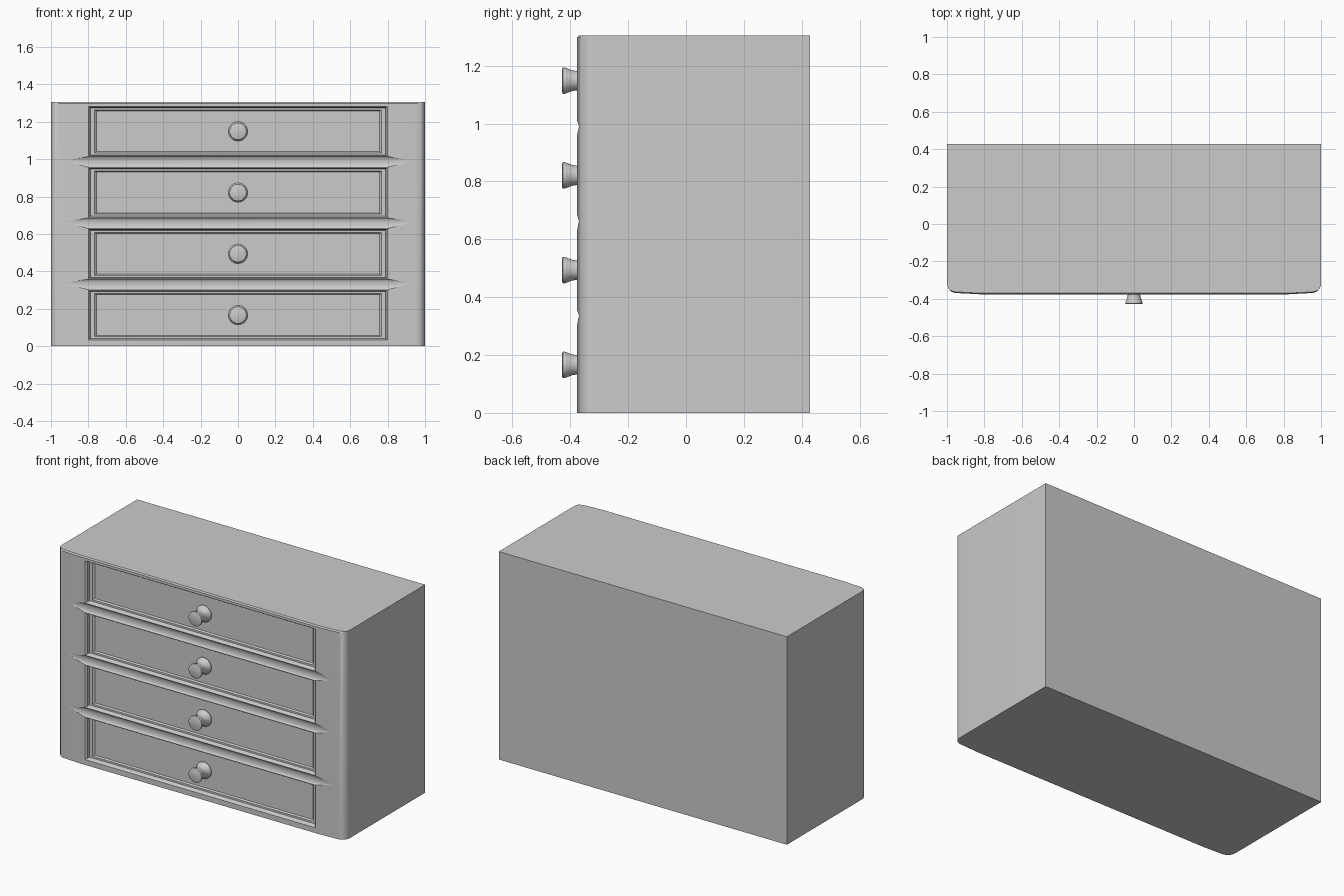
import bpy, bmesh
from math import sin, cos, pi, radians
from mathutils import Vector

if "Cube" in bpy.data.objects:
    bpy.data.objects.remove(bpy.data.objects["Cube"])

FRONT, BACK, H = -0.376, 0.428, 1.305
DRAWER_Z = [0.166 + 0.3275 * i for i in range(4)]
HALF_W, HALF_H = 0.80, 0.1325


def add_loft(bm, rings):
    """Skin a list of closed rings; a one-point ring makes a tip."""
    loops = [[bm.verts.new(p) for p in r] for r in rings]
    for a, b in zip(loops, loops[1:]):
        n = max(len(a), len(b))
        for i in range(n):
            j = (i + 1) % n
            if len(a) == 1:
                bm.faces.new((a[0], b[j], b[i]))
            elif len(b) == 1:
                bm.faces.new((a[i], a[j], b[0]))
            else:
                bm.faces.new((a[i], a[j], b[j], b[i]))
    for end in (loops[0], loops[-1]):
        if len(end) > 1:
            bm.faces.new(end)


def finish(bm, name, smooth=True):
    bmesh.ops.recalc_face_normals(bm, faces=bm.faces)
    mesh = bpy.data.meshes.new(name)
    bm.to_mesh(mesh)
    bm.free()
    ob = bpy.data.objects.new(name, mesh)
    bpy.context.collection.objects.link(ob)
    if smooth:
        shade(ob)
    return ob


def shade(ob):
    bpy.ops.object.select_all(action='DESELECT')
    ob.select_set(True)
    bpy.context.view_layer.objects.active = ob
    bpy.ops.object.shade_smooth_by_angle(angle=radians(30))


def rect(inset, y, z):
    # vertical insets are narrower than horizontal ones
    w, h = HALF_W - inset, HALF_H - 0.55 * inset
    return [(-w, y, z - h), (w, y, z - h), (w, y, z + h), (-w, y, z + h)]


# Cabinet body: rounded front corners and a slightly proud front
half = [(0.82, FRONT), (0.95, -0.369)]
half += [(0.95 + 0.05 * sin(a), -0.319 - 0.05 * cos(a))
         for a in [pi / 2 * k / 6 for k in range(1, 7)]]
half += [(1.0, BACK)]
outline = half + [(-x, y) for x, y in reversed(half)]
top_rim = [(x, y + (0.006 if y < -0.36 else 0)) for x, y in outline]
bm = bmesh.new()
add_loft(bm, [[(x, y, 0) for x, y in outline],
              [(x, y, H - 0.008) for x, y in outline],
              [(x, y, H) for x, y in top_rim]])
body = finish(bm, "cabinet_body", False)

# Cutters: drawer openings with chamfered rims, and tapered grooves between
bm = bmesh.new()
for z in DRAWER_Z:
    add_loft(bm, [rect(0, FRONT - 0.03, z), rect(0, FRONT, z),
                  rect(0.010, FRONT + 0.010, z), rect(0.015, FRONT + 0.06, z)])
for z0, z1 in zip(DRAWER_Z, DRAWER_Z[1:]):
    z = (z0 + z1) / 2

    def oval(x):
        return [(x, FRONT + 0.012 * cos(t), z + 0.029 * sin(t))
                for t in [2 * pi * k / 20 for k in range(20)]]
    add_loft(bm, [[(-0.93, -0.370, z + 0.006)], oval(-0.8), oval(0.8),
                  [(0.93, -0.370, z + 0.006)]])
cutter = finish(bm, "front_cutter", False)
cutter.hide_render = True

mod = body.modifiers.new("openings", 'BOOLEAN')
mod.operation, mod.solver, mod.object = 'DIFFERENCE', 'EXACT', cutter
bpy.context.view_layer.objects.active = body
body.select_set(True)
bpy.ops.object.modifier_apply(modifier=mod.name)
bpy.data.objects.remove(cutter)
shade(body)

# Knob outline: radius, distance in front of the drawer panel
KNOB = [(0.052, -0.004), (0.052, 0.004), (0.046, 0.012), (0.037, 0.024),
        (0.033, 0.040), (0.036, 0.058), (0.043, 0.076), (0.046, 0.084),
        (0.045, 0.090), (0.041, 0.092)]

for i, z in enumerate(DRAWER_Z, 1):
    # Drawer front: flat frame around a sunken panel
    bm = bmesh.new()
    add_loft(bm, [rect(0.012, FRONT + 0.062, z), rect(0.012, FRONT + 0.030, z),
                  rect(0.032, FRONT + 0.030, z), rect(0.043, FRONT + 0.040, z)])
    finish(bm, f"drawer_front_{i}", False)

    # Spool-shaped knob
    bm = bmesh.new()
    add_loft(bm, [[(r * cos(a), FRONT + 0.040 - d, z + r * sin(a))
                   for a in [2 * pi * k / 28 for k in range(28)]]
                  for r, d in KNOB])
    finish(bm, f"knob_{i}")
